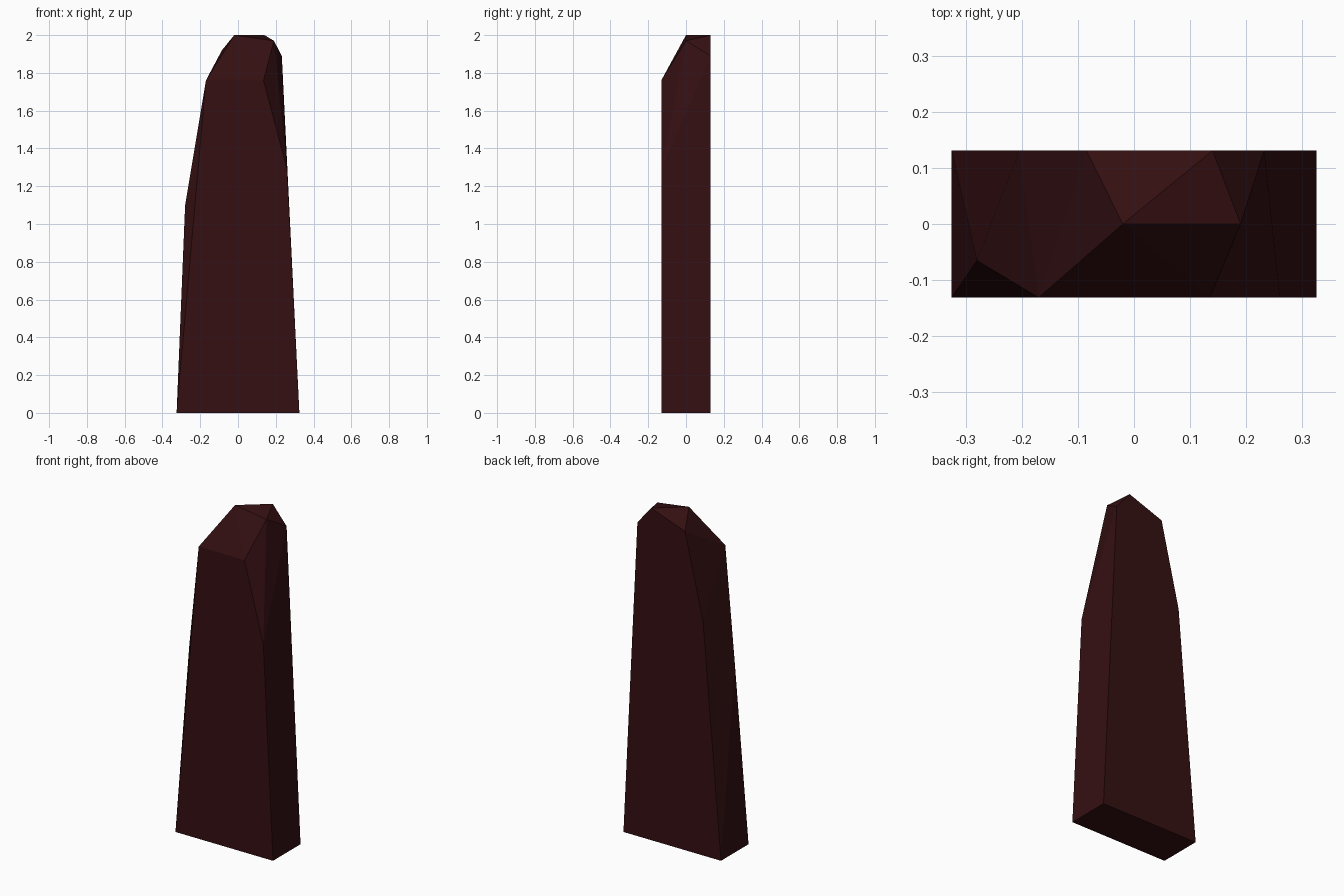
import bpy, bmesh, math

if "Cube" in bpy.data.objects:
    bpy.data.objects.remove(bpy.data.objects["Cube"])

# Levels of the slab at its front, middle and back planes: (x, z) points
D = 0.131
sections = {
    -D: [(-0.325, 0), (0.325, 0), (0.26, 1.29), (0.135, 1.76), (-0.17, 1.76)],
    -0.065: [(-0.28, 1.1)],
    0.0: [(-0.02, 2.0), (0.19, 1.97)],
    D: [(-0.325, 0), (0.325, 0), (0.232, 1.89), (0.14, 2.0), (-0.085, 1.92), (-0.205, 1.41)],
}

# Faceted stone: hull over the section corners, flat regions merged
bm = bmesh.new()
for y, pts in sections.items():
    for x, z in pts:
        bm.verts.new((x, y, z))
bmesh.ops.convex_hull(bm, input=bm.verts[:])
bmesh.ops.dissolve_limit(bm, angle_limit=math.radians(0.5), verts=bm.verts[:], edges=bm.edges[:])
bmesh.ops.recalc_face_normals(bm, faces=bm.faces[:])
mesh = bpy.data.meshes.new("standing_stone")
bm.to_mesh(mesh)
bm.free()
stone = bpy.data.objects.new("standing_stone", mesh)
bpy.context.collection.objects.link(stone)

# Dark red stone colour
mat = bpy.data.materials.new("dark_red_stone")
mat.diffuse_color = (0.035, 0.005, 0.006, 1)
mat.use_nodes = True
mat.node_tree.nodes["Principled BSDF"].inputs["Base Color"].default_value = mat.diffuse_color
mesh.materials.append(mat)
